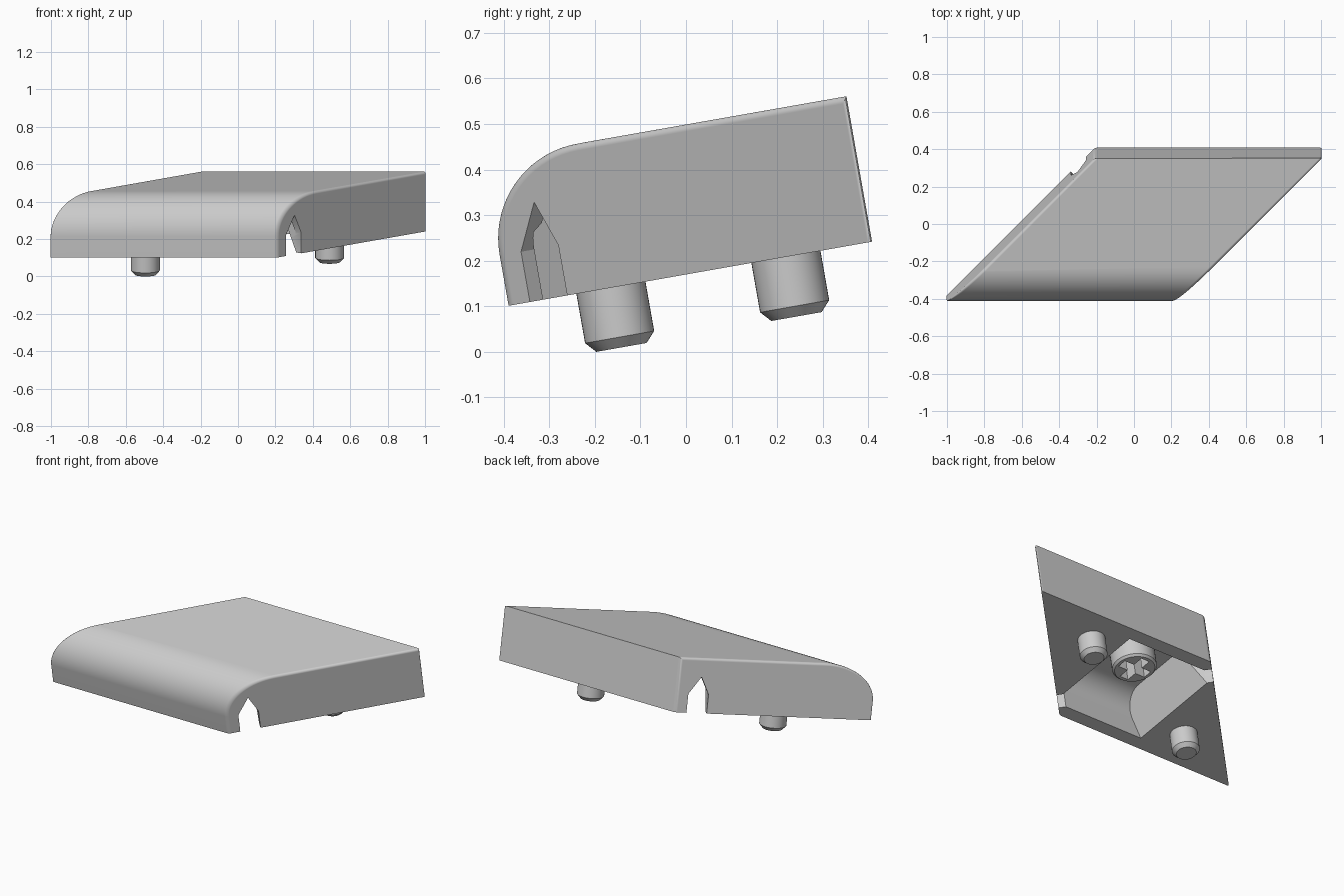
import bpy, bmesh, math
from mathutils import Matrix

if "Cube" in bpy.data.objects:
    bpy.data.objects.remove(bpy.data.objects["Cube"])

# Cap frame: x = width, u = depth along the tilted base, w = height above the base
TILT = Matrix.Translation((0, -0.39, 0.105)) @ Matrix.Rotation(math.radians(10), 4, 'X')
DEPTH, HEIGHT, RADIUS = 0.81, 0.32, 0.21
BASE = -0.004
WALL = 0.077
SLANT = 0.8 / DEPTH
EDGE = 0.009

grey = bpy.data.materials.new("light_grey")
grey.diffuse_color = (0.6, 0.6, 0.6, 1)
grey.use_nodes = True
grey.node_tree.nodes["Principled BSDF"].inputs["Base Color"].default_value = grey.diffuse_color


def make(name, bm):
    bmesh.ops.recalc_face_normals(bm, faces=bm.faces[:])
    bm.transform(TILT)
    mesh = bpy.data.meshes.new(name)
    bm.to_mesh(mesh)
    bm.free()
    mesh.materials.append(grey)
    ob = bpy.data.objects.new(name, mesh)
    bpy.context.collection.objects.link(ob)
    return ob


def loft(name, rings):
    """Closed solid through rings of equal point count."""
    bm = bmesh.new()
    vs = [[bm.verts.new(p) for p in r] for r in rings]
    n = len(rings[0])
    for a, b in zip(vs, vs[1:]):
        for i in range(n):
            j = (i + 1) % n
            bm.faces.new((a[i], a[j], b[j], b[i]))
    bm.faces.new(vs[0][::-1])
    bm.faces.new(vs[-1])
    return make(name, bm)


def rect(hx, u0, u1, w):
    return [(-hx, u0, w), (hx, u0, w), (hx, u1, w), (-hx, u1, w)]


def side_profile(inset, bottom, seg=18):
    """Round-fronted side outline, offset inward by inset."""
    r = RADIUS - inset
    pts = [(inset, bottom)]
    for i in range(seg + 1):
        a = math.pi - math.pi / 2 * i / seg
        pts.append((RADIUS + r * math.cos(a), HEIGHT - RADIUS + r * math.sin(a)))
    return pts + [(DEPTH - inset, HEIGHT - inset), (DEPTH - inset, bottom)]


def lathe(name, x, u, steps, n=40):
    return loft(name, [[(x + r * math.cos(math.tau * i / n),
                         u + r * math.sin(math.tau * i / n), w)
                        for i in range(n)] for r, w in steps])


def cut(ob, cutters):
    bpy.context.view_layer.objects.active = ob
    for c in cutters:
        c.hide_render = True
        m = ob.modifiers.new("cut", 'BOOLEAN')
        m.operation, m.solver, m.object = 'DIFFERENCE', 'EXACT', c
        bpy.ops.object.modifier_apply(modifier=m.name)
        bpy.data.objects.remove(c)


def smooth(ob):
    bpy.ops.object.select_all(action='DESELECT')
    ob.select_set(True)
    bpy.context.view_layer.objects.active = ob
    bpy.ops.object.shade_smooth_by_angle(angle=math.radians(30))
    ob.modifiers.new("flat_faces", 'WEIGHTED_NORMAL').keep_sharp = True


# Slanted cap body: rounded front profile swept across the width
profile = side_profile(0, BASE)
bm = bmesh.new()
left, right = [[bm.verts.new((x0 + SLANT * u, u, w)) for u, w in profile]
               for x0 in (-1 - EDGE, 0.2 + EDGE)]
n = len(profile)
for i in range(n):
    j = (i + 1) % n
    bm.faces.new((left[i], left[j], right[j], right[i]))
bm.faces.new(left[::-1])
bm.faces.new(right)
bmesh.ops.recalc_face_normals(bm, faces=bm.faces[:])
# Soften the rims of both side faces, leaving the base sharp
rims = [bm.edges.get(pair) for side in (left, right) for pair in zip(side, side[1:])]
bmesh.ops.bevel(bm, geom=rims, offset=0.015, offset_type='OFFSET', segments=6,
                profile=0.5, affect='EDGES', clamp_overlap=True)
body = make("cap_body", bm)

# Hollow that follows the rounded front, with leaning walls left and right
hollow = loft("hollow_cutter", [[(s * (0.31 - 0.37 * w), u, w)
                                 for u, w in side_profile(WALL, -0.02)] for s in (-1, 1)])

# Pointed notches through both sides, repeated by a half turn about the middle
notch = [(0.052, -0.03), (0.052, 0.108), (0.099, 0.21), (0.135, 0.108), (0.135, -0.03)]
relief = [(0.052, -0.03), (0.052, 0.185), (0.135, 0.185), (0.135, -0.03)]
notches = []
for shape, d0, d1 in ((notch, -0.06, 0.06), (relief, 0.026, 0.11)):
    for flip in (False, True):
        rings = []
        for d in (d0, d1):
            ring = [(0.2 + SLANT * u - d, u + d, w) for u, w in shape]
            if flip:
                ring = [(-x, DEPTH - u, w) for x, u, w in ring]
            rings.append(ring)
        notches.append(loft("notch_cutter", rings))
cut(body, [hollow] + notches)
smooth(body)

# Central socket with a cross-shaped recess
MID = 0.423
socket = lathe("stem_socket", 0, MID, [(0.112, 0.12), (0.124, 0.132), (0.124, 0.26)])
cross = [loft("cross_cutter", [rect(hx, MID - hu, MID + hu, w) for w in (0.08, 0.25)])
         for hx, hu in ((0.093, 0.028), (0.028, 0.093))]
cut(socket, cross)
smooth(socket)

# Two chamfered locating pegs
for name, x, u in (("front_peg", -0.495, 0.228), ("back_peg", 0.49, 0.618)):
    smooth(lathe(name, x, u, [(0.056, -0.137), (0.077, -0.114), (0.077, 0.03)]))
